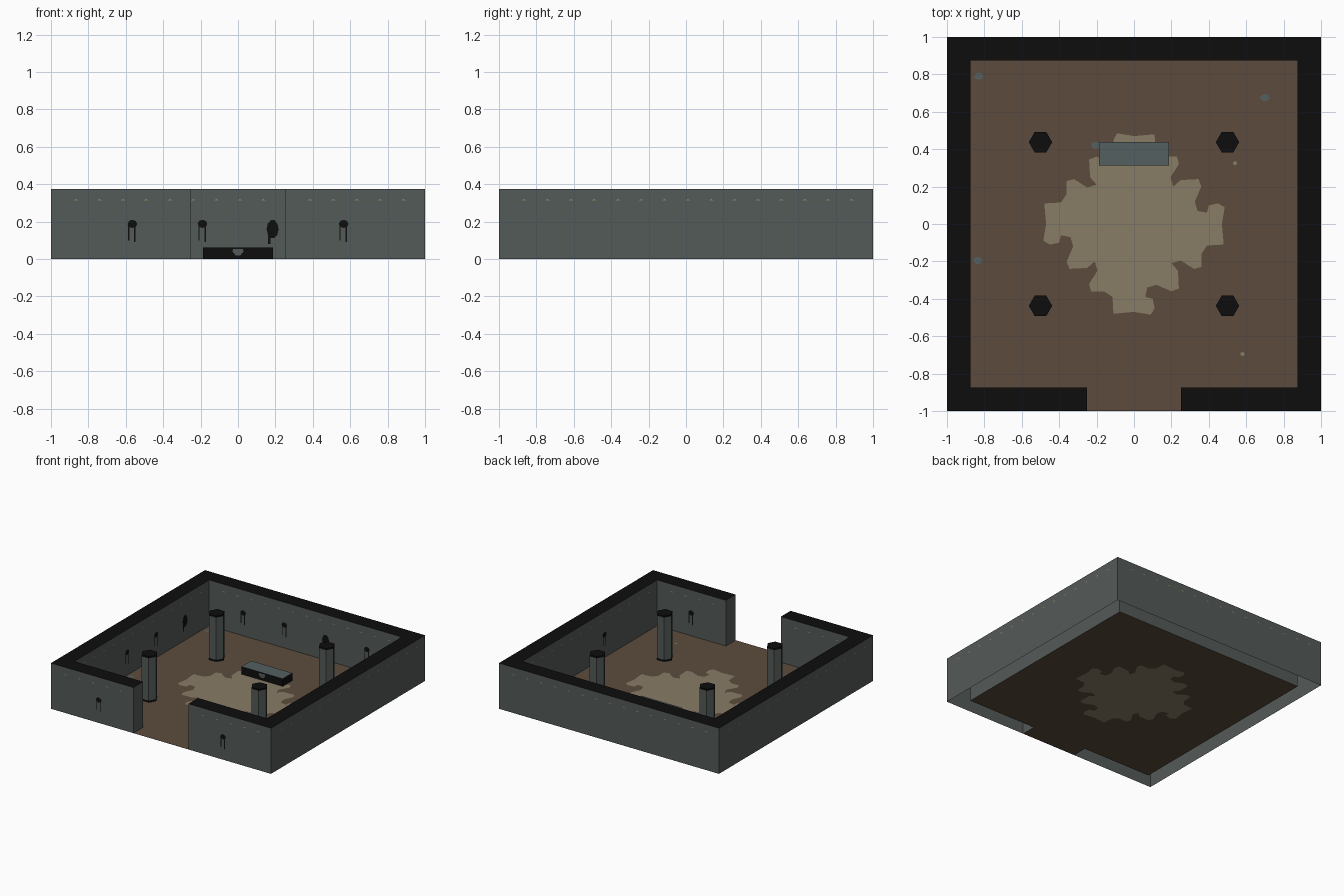
import bpy, bmesh, math
from mathutils import Vector

if "Cube" in bpy.data.objects:
    bpy.data.objects.remove(bpy.data.objects["Cube"])


def material(name, r, g, b):
    lin = [((c / 255 + 0.055) / 1.055) ** 2.4 if c > 10 else c / 255 / 12.92 for c in (r, g, b)]
    m = bpy.data.materials.new(name)
    m.diffuse_color = (*lin, 1)
    m.use_nodes = True
    m.node_tree.nodes["Principled BSDF"].inputs["Base Color"].default_value = m.diffuse_color
    return m


STONE = material("grey stone", 84, 91, 88)
BLACK = material("black", 13, 13, 13)
EARTH = material("brown earth", 92, 75, 61)
PAVING = material("tan paving", 136, 124, 102)
SLATE = material("slate", 85, 96, 97)
GOLD = material("dull gold", 150, 130, 90)


def finish(name, bm, mats):
    me = bpy.data.meshes.new(name)
    bm.to_mesh(me)
    bm.free()
    for m in mats:
        me.materials.append(m)
    ob = bpy.data.objects.new(name, me)
    bpy.context.collection.objects.link(ob)
    return ob


def prism(name, outline, levels, mats, rule, bottom=False):
    """Upright prism through the given levels; outline is counter-clockwise."""
    bm = bmesh.new()
    rings = [[bm.verts.new((x, y, z)) for x, y in outline] for z in levels]
    n = len(outline)
    for a, b in zip(rings, rings[1:]):
        for i in range(n):
            j = (i + 1) % n
            bm.faces.new((a[i], a[j], b[j], b[i]))
    bm.faces.new(rings[-1])
    if bottom:
        bm.faces.new(rings[0][::-1])
    bm.normal_update()
    for f in bm.faces:
        f.material_index = rule(f)
    return finish(name, bm, mats)


def decals(name, origin, u, v, shapes, mat):
    """Flat patches just off a surface spanned by u and v."""
    u, v, o = Vector(u), Vector(v), Vector(origin)
    lift = u.cross(v) * 0.0015
    bm = bmesh.new()
    for pts in shapes:
        bm.faces.new([bm.verts.new(o + lift + u * a + v * b) for a, b in pts])
    return finish(name, bm, [mat])


def ellipse(cx, cy, rx, ry, n=8):
    return [(cx + rx * math.cos(math.tau * i / n), cy + ry * math.sin(math.tau * i / n)) for i in range(n)]


def rect(x0, x1, y0, y1):
    return [(x0, y0), (x1, y0), (x1, y1), (x0, y1)]


# walls: one ring with a doorway in front, open underneath
I, D, H = 0.875, 0.25, 0.375
prism("walls", [(D, -1), (1, -1), (1, 1), (-1, 1), (-1, -1), (-D, -1),
                (-D, -I), (-I, -I), (-I, I), (I, I), (I, -I), (D, -I)],
      [0, H], [STONE, BLACK], lambda f: int(f.normal.z > 0.5))

# floor with a stepped diamond of paving cut into it
quarter = [(0.47, 0.0), (0.485, 0.09), (0.45, 0.11), (0.40, 0.10), (0.39, 0.06), (0.34, 0.07),
           (0.325, 0.12), (0.36, 0.20), (0.345, 0.24), (0.25, 0.235), (0.21, 0.20),
           (0.195, 0.25), (0.24, 0.32), (0.23, 0.36), (0.16, 0.36), (0.115, 0.39), (0.11, 0.48)]
diamond = []
for k in range(4):
    for x, y in quarter:
        for _ in range(k):
            x, y = -y, x
        diamond.append((x, y))
bm = bmesh.new()
edge = [(-D, -1), (D, -1), (D, -I), (I, -I), (I, I), (-I, I), (-I, -I), (-D, -I)]
loops = [[bm.verts.new((x, y, 0)) for x, y in pts] for pts in (edge, diamond)]
edges = [bm.edges.new((l[i - 1], l[i])) for l in loops for i in range(len(l))]
bmesh.ops.triangle_fill(bm, use_beauty=True, edges=edges)
bm.faces.new(loops[1]).material_index = 1
bm.normal_update()
for f in bm.faces:
    if f.normal.z < 0:
        f.normal_flip()
finish("floor", bm, [EARTH, PAVING])

# four hexagonal pillars with dark foot and cap
for sx in (-1, 1):
    for sy in (-1, 1):
        hexagon = [(x, y) for x, y in ellipse(sx * 0.5, sy * 0.4375, 0.0625, 0.0625, 6)]
        prism("pillar", hexagon, [0, 0.015, 0.362, H], [STONE, BLACK],
              lambda f: int(f.normal.z > 0.5 or not 0.02 < f.calc_center_median().z < 0.36))

# altar block with carved mark on its front
prism("altar", rect(-0.1875, 0.1875, 0.3125, 0.4375), [0, 0.0625], [BLACK, SLATE],
      lambda f: int(f.normal.z > 0.5))
decals("altar_mark", (0, 0.3125, 0), (1, 0, 0), (0, 0, 1),
       [[(-0.012, 0.02), (0.012, 0.02), (0.03, 0.04), (0.025, 0.055), (-0.025, 0.055), (-0.03, 0.04)]], STONE)


# wall stains with drips
def stain(c, big):
    if big:
        return [ellipse(c, 0.16, 0.032, 0.05, 10), rect(c - 0.025, c - 0.012, 0.08, 0.13)]
    return [ellipse(c, 0.188, 0.026, 0.022),
            rect(c - 0.022, c - 0.016, 0.10, 0.18), rect(c + 0.010, c + 0.018, 0.09, 0.18)]


UP = (0, 0, 1)
# name, origin, along direction, (position, big) stains
sides = [
    ("front_outer", (0, -1, 0), (1, 0, 0), [(-0.565, 0), (0.565, 0)]),
    ("back_inner", (0, I, 0), (1, 0, 0), [(-0.565, 0), (-0.19, 0), (0.185, 1), (0.56, 0)]),
    ("left_inner", (-I, 0, 0), (0, 1, 0), [(-0.19, 0), (0.185, 0), (0.56, 1)]),
    ("right_inner", (I, 0, 0), (0, -1, 0), [(0.19, 0)]),
    ("front_inner", (0, -I, 0), (-1, 0, 0), [(-0.565, 0)]),
    ("right_outer", (1, 0, 0), (0, 1, 0), []),
    ("left_outer", (-1, 0, 0), (0, -1, 0), []),
    ("back_outer", (0, 1, 0), (-1, 0, 0), []),
]
for name, origin, along, stains in sides:
    if stains:
        decals(name + "_stains", origin, along, UP, [s for c, b in stains for s in stain(c, b)], BLACK)
    # row of small gold studs near the wall top
    studs = [-0.865 + 0.125 * k for k in range(15)]
    if name.startswith("front"):
        studs = [s for s in studs if abs(s) > D + 0.02]
    if name.endswith("inner"):
        studs = [s for s in studs if abs(s) < I - 0.02]
    decals(name + "_studs", origin, along, UP,
           [[(s - 0.015, 0.312), (s + 0.015, 0.312), (s, 0.322)] for s in studs], GOLD)

# scattered flat debris on the floor
decals("grey_debris", (0, 0, 0), (1, 0, 0), (0, 1, 0),
       [ellipse(x, y, 0.025, 0.02, 7) for x, y in
        [(-0.83, 0.79), (0.70, 0.675), (-0.835, -0.195), (-0.205, 0.42)]], SLATE)
decals("pale_debris", (0, 0, 0), (1, 0, 0), (0, 1, 0),
       [ellipse(x, y, 0.013, 0.012, 5) for x, y in [(0.54, 0.325), (0.58, -0.695)]], PAVING)
